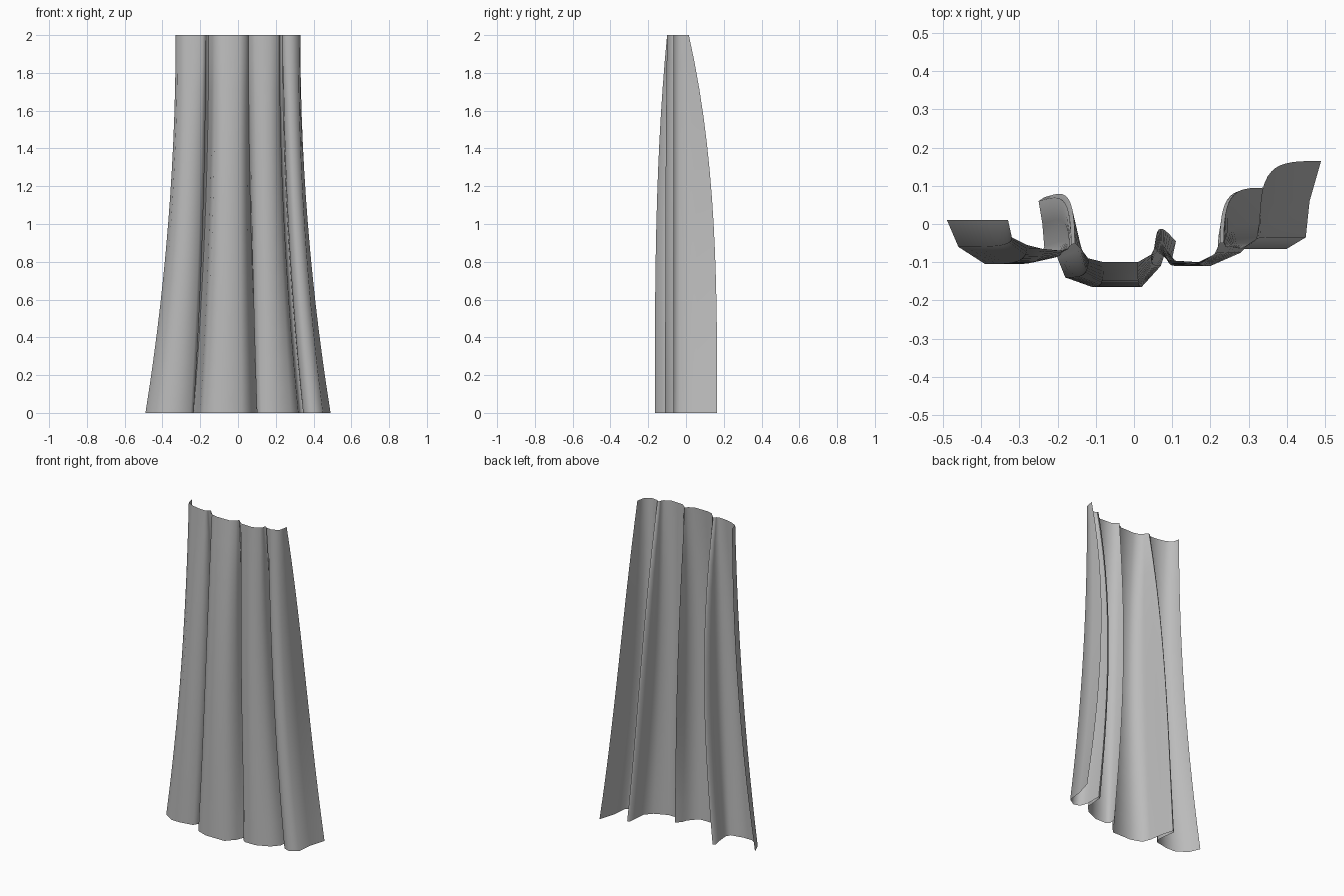
import bpy
import bmesh
import math

default_cube = bpy.data.objects.get("Cube")
if default_cube:
    bpy.data.objects.remove(default_cube, do_unlink=True)

HEIGHT = 2.0
ROWS = 14

# Cloth cross-section in hundredths: hem x, hem y, top x, top y
left_panel = [
    (-49, 1, -33, 1), (-46, -6, -32, -3.5), (-39, -10.5, -28, -5.5),
    (-33, -10.5, -24, -6.5), (-25, -9, -19, -7),
]
left_fold = [
    (-23.5, -6, -17, -6.5), (-24, 0, -17, -6), (-25, 6, -16.5, -5.5),
    (-23.5, 7, -15.5, -5), (-21.5, 0, -14.5, -6), (-20, -9, -13.5, -7),
]
middle_panel = [
    (-18, -14, -12, -9), (-11, -16.5, -8, -10), (2, -16.5, 1, -10),
    (7, -11, 4.5, -8), (8, -8, 5, -7),
]
middle_fold = [(11, -4.5, 5.5, -6.5), (10, -9, 6.5, -7.5)]
inner_panel = [
    (12.5, -11, 9, -9.5), (20, -11, 17, -10), (28, -7.5, 21, -8),
]
right_fold = [
    (32, -3, 22, -7), (32.5, 3, 22, -6), (33, 9, 22.5, -5),
    (34.5, 9.5, 23.5, -5), (34.5, 0, 24, -6),
]
right_panel = [
    (36, -5, 25.5, -6), (40, -6.5, 28, -6.5), (45, -3.5, 32, -4),
    (46, 6, 32.7, -1), (49, 16.5, 33, 1.5),
]

# Each section carries a backward bulge at mid height
sections = [(left_panel, 0), (left_fold, 1.5), (middle_panel, 0), (middle_fold, 3.5),
            (inner_panel, 0), (right_fold, 0), (right_panel, 0)]
profile = [(point, bulge) for points, bulge in sections for point in points]


def cloth_position(point, bulge, t):
    """Flare the width toward the hem and pull the depth in toward the top."""
    hem_x, hem_y, top_x, top_y = point
    flare = (1 - t) ** 2
    depth = 1 - t ** 3
    x = top_x + (hem_x - top_x) * flare
    y = top_y + (hem_y - top_y) * depth + bulge * math.sin(math.pi * t)
    return (x / 100, y / 100, HEIGHT * t)


# Draped cloth sheet
bm = bmesh.new()
rows = [[bm.verts.new(cloth_position(point, bulge, row / ROWS)) for point, bulge in profile]
        for row in range(ROWS + 1)]
for lower, upper in zip(rows, rows[1:]):
    for i in range(len(profile) - 1):
        bm.faces.new((lower[i], lower[i + 1], upper[i + 1], upper[i]))
mesh = bpy.data.meshes.new("draped_cloth")
bm.to_mesh(mesh)
bm.free()
cloth = bpy.data.objects.new("draped_cloth", mesh)
bpy.context.collection.objects.link(cloth)

# Plain grey fabric
fabric = bpy.data.materials.new("grey_fabric")
fabric.use_nodes = True
colour = (0.5, 0.5, 0.5, 1)
fabric.diffuse_color = colour
fabric.node_tree.nodes["Principled BSDF"].inputs["Base Color"].default_value = colour
mesh.materials.append(fabric)

# Soft pleats
bpy.ops.object.select_all(action="DESELECT")
cloth.select_set(True)
bpy.context.view_layer.objects.active = cloth
bpy.ops.object.shade_smooth_by_angle(angle=math.radians(75))
